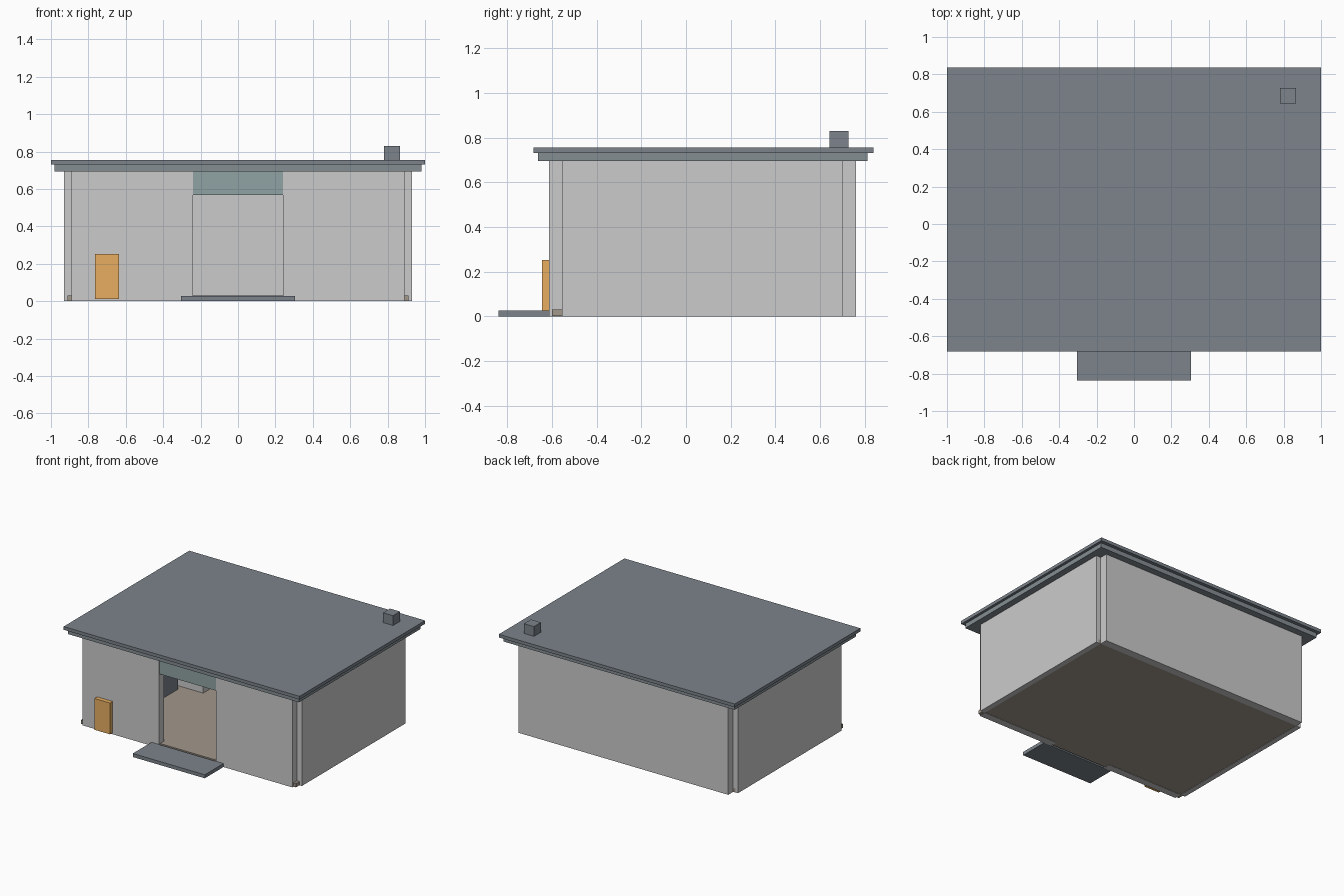
import bpy

if "Cube" in bpy.data.objects:
    bpy.data.objects.remove(bpy.data.objects["Cube"])


def material(name, rgb):
    m = bpy.data.materials.new(name)
    m.diffuse_color = (*rgb, 1)
    m.use_nodes = True
    m.node_tree.nodes["Principled BSDF"].inputs["Base Color"].default_value = m.diffuse_color
    return m


slate = material("slate", (0.20, 0.23, 0.26))
trim = material("trim", (0.23, 0.27, 0.29))
glass = material("panel_teal", (0.28, 0.36, 0.37))
orange = material("orange", (0.80, 0.42, 0.12))
brown = material("floor_brown", (0.36, 0.31, 0.26))


def box(name, x, y, z, mat=None):
    """Box from (min, max) ranges on each axis."""
    bpy.ops.mesh.primitive_cube_add(
        size=1, location=[(a + b) / 2 for a, b in (x, y, z)])
    ob = bpy.context.object
    ob.name = name
    ob.scale = [b - a for a, b in (x, y, z)]
    bpy.ops.object.transform_apply(location=False, rotation=False, scale=True)
    if mat:
        ob.data.materials.append(mat)
    return ob


WALL_TOP = 0.695
wall_z = (0, WALL_TOP)

# Floor plate, peeking out of the notched front corners
box("floor", (-0.912, 0.912), (-0.60, 0.70), (0.002, 0.03), brown)

# Walls, leaving small open notches at the corners
for side, s in (("left", -1), ("right", 1)):
    box(f"front_wall_{side}", sorted((s * 0.24, s * 0.89)), (-0.612, -0.555), wall_z)
    box(f"side_wall_{side}", sorted((s * 0.89, s * 0.93)), (-0.555, 0.70), wall_z)
box("back_wall", (-0.89, 0.89), (0.70, 0.76), wall_z)

# Panel above the doorway
box("door_header", (-0.24, 0.24), (-0.61, -0.557), (0.567, WALL_TOP), glass)

# Stepped flat roof and vent
box("roof_fascia", (-0.98, 0.98), (-0.662, 0.812), (WALL_TOP, 0.73), trim)
box("roof_slab", (-1, 1), (-0.683, 0.838), (0.73, 0.755), slate)
box("roof_vent", (0.78, 0.865), (0.643, 0.727), (0.755, 0.83), slate)

# Doorstep and orange box outside
box("doorstep", (-0.305, 0.305), (-0.838, -0.612), (0, 0.027), slate)
box("outside_cabinet", (-0.765, -0.635), (-0.645, -0.612), (0.012, 0.252), orange)

# Furniture inside
box("side_counter", (-0.87, -0.65), (-0.30, 0.20), (0.03, 0.28), slate)
box("low_bench", (-0.83, -0.47), (0.25, 0.52), (0.03, 0.10))
box("back_counter", (0.26, 0.80), (0.44, 0.70), (0.03, 0.25), trim)
